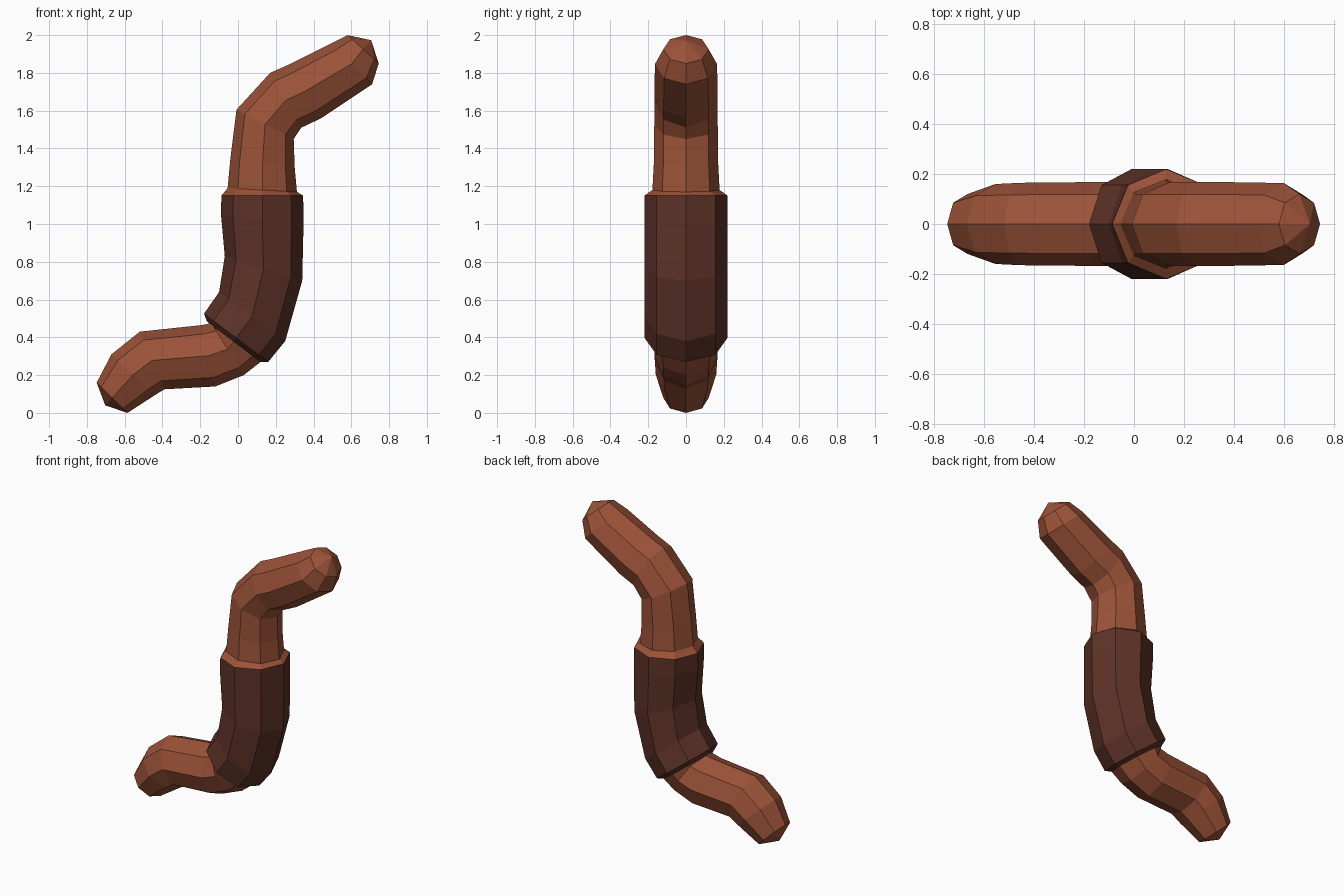
import bpy, bmesh, math

if "Cube" in bpy.data.objects:
    bpy.data.objects.remove(bpy.data.objects["Cube"])

SIDES = 8


def material(name, color):
    m = bpy.data.materials.new(name)
    m.diffuse_color = color
    m.use_nodes = True
    m.node_tree.nodes["Principled BSDF"].inputs["Base Color"].default_value = m.diffuse_color
    return m


def tube(name, rings, mat, tip=None):
    """Loft octagon rings; each ring = (x1, z1, x2, z2, half width in y).
    The optional tip closes the last ring with a fan."""
    bm = bmesh.new()
    loops = []
    for x1, z1, x2, z2, w in rings:
        loop = []
        for i in range(SIDES):
            a = 2 * math.pi * i / SIDES
            c, s = math.cos(a), math.sin(a)
            loop.append(bm.verts.new(((x1 + x2) / 2 + (x1 - x2) / 2 * c, w * s,
                                      (z1 + z2) / 2 + (z1 - z2) / 2 * c)))
        loops.append(loop)
    for a, b in zip(loops, loops[1:]):
        for i in range(SIDES):
            j = (i + 1) % SIDES
            bm.faces.new((a[i], a[j], b[j], b[i]))
    if tip:
        p = bm.verts.new((tip[0], 0, tip[1]))
        last = loops[-1]
        for i in range(SIDES):
            bm.faces.new((last[i], last[(i + 1) % SIDES], p))
    # consistent outward orientation, judged from the first ring's side vertex
    bmesh.ops.recalc_face_normals(bm, faces=bm.faces)
    side = loops[1][2]
    if sum(f.normal.y for f in side.link_faces) < 0:
        bmesh.ops.reverse_faces(bm, faces=bm.faces)
    mesh = bpy.data.meshes.new(name)
    bm.to_mesh(mesh)
    bm.free()
    mesh.materials.append(mat)
    obj = bpy.data.objects.new(name, mesh)
    bpy.context.collection.objects.link(obj)
    return obj


skin = material("skin", (0.33, 0.085, 0.04, 1))
dark = material("dark_skin", (0.11, 0.032, 0.02, 1))

band_low = (-0.18, 0.525, 0.16, 0.27, 0.22)
groove = (-0.165, 0.485, 0.12, 0.27, 0.18)
band_top = (-0.088, 1.15, 0.345, 1.15, 0.22)

# Thick saddle band around the middle
tube("saddle_band", [
    groove, band_low,
    (-0.10, 0.64, 0.25, 0.38, 0.22),
    (-0.07, 0.83, 0.34, 0.70, 0.22),
    (-0.09, 1.05, 0.347, 1.00, 0.22),
    band_top,
], dark)

# Upper body, bending over to the head
tube("upper_body", [
    band_top,
    (-0.055, 1.19, 0.312, 1.17, 0.178),
    (-0.04, 1.35, 0.30, 1.30, 0.17),
    (-0.008, 1.605, 0.295, 1.45, 0.168),
    (0.17, 1.80, 0.335, 1.51, 0.168),
    (0.26, 1.84, 0.44, 1.56, 0.168),
    (0.49, 1.955, 0.71, 1.74, 0.164),
    (0.58, 2.00, 0.745, 1.85, 0.12),
], skin, tip=(0.705, 1.973))

# Lower body, curving along the ground to the tail
tube("lower_body", [
    groove,
    (-0.14, 0.475, 0.03, 0.20, 0.168),
    (-0.19, 0.465, -0.12, 0.14, 0.168),
    (-0.52, 0.43, -0.39, 0.125, 0.165),
    (-0.67, 0.31, -0.44, 0.094, 0.16),
    (-0.748, 0.16, -0.585, 0.0, 0.12),
], skin, tip=(-0.703, 0.04))
